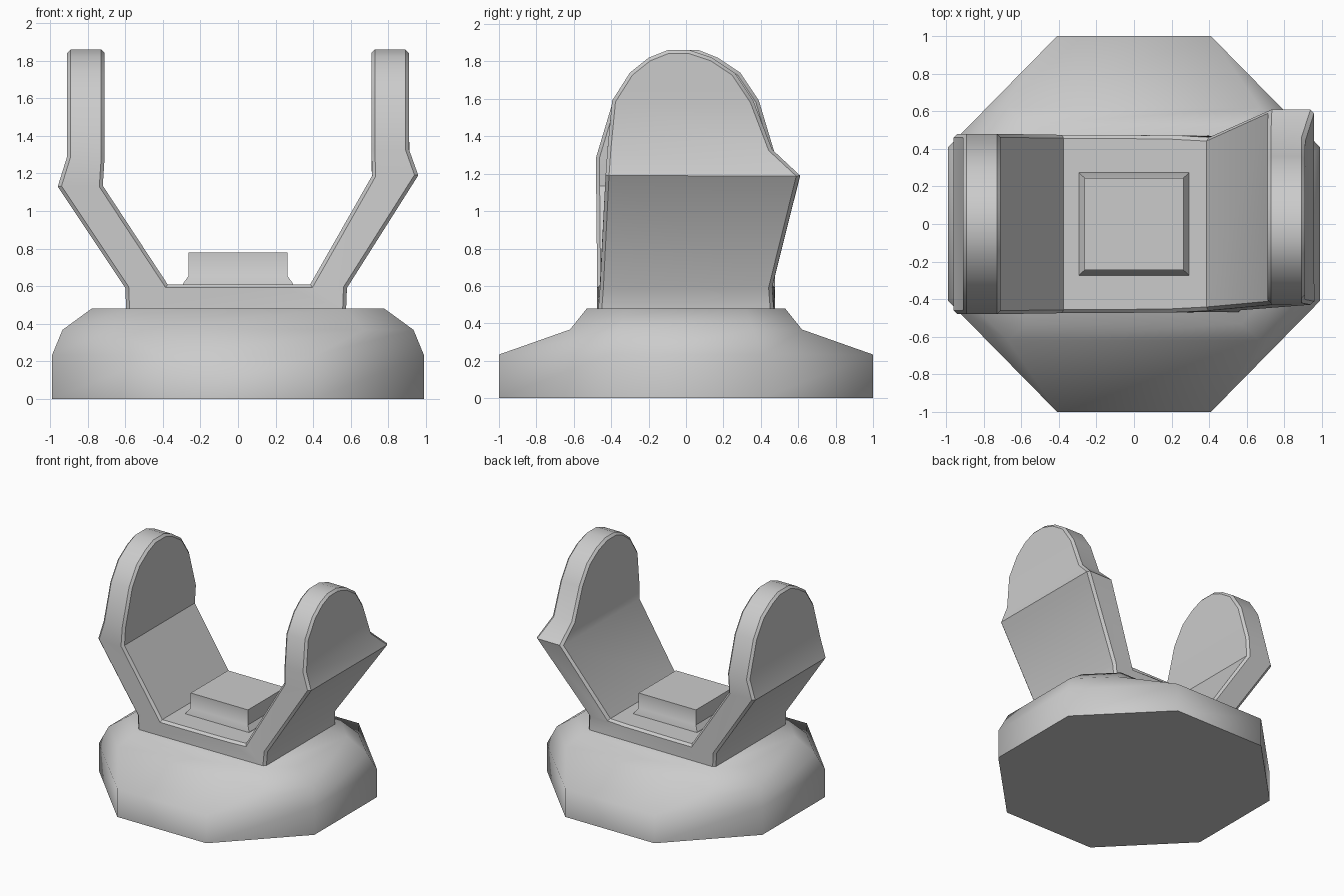
import bpy, bmesh

if "Cube" in bpy.data.objects:
    bpy.data.objects.remove(bpy.data.objects["Cube"])


def loft(name, rings, rim_bevel=0.0, angle=0.6):
    """Skin a list of equal-length rings, cap both ends, optionally bevel the long edges."""
    bm = bmesh.new()
    vs = [[bm.verts.new(p) for p in ring] for ring in rings]
    n = len(vs[0])
    for a, b in zip(vs, vs[1:]):
        for i in range(n):
            j = (i + 1) % n
            bm.faces.new((a[i], a[j], b[j], b[i]))
    bm.faces.new(vs[0][::-1])
    bm.faces.new(vs[-1])
    bmesh.ops.recalc_face_normals(bm, faces=bm.faces)
    if rim_bevel:
        rim = [bm.edges.get((a[i], b[i])) for a, b in zip(vs, vs[1:]) for i in range(n)]
        # edges along y at the two arm tips
        for cap in (vs[0], vs[-1]):
            rim += [bm.edges.get((cap[0], cap[1])), bm.edges.get((cap[2], cap[3]))]
        bmesh.ops.bevel(bm, geom=rim, offset=rim_bevel, segments=1,
                        affect='EDGES', clamp_overlap=True)
    me = bpy.data.meshes.new(name)
    bm.to_mesh(me)
    bm.free()
    me.shade_smooth()
    me.set_sharp_from_angle(angle=angle)
    ob = bpy.data.objects.new(name, me)
    bpy.context.collection.objects.link(ob)
    return ob


def octagon(x, y, cx, cy, z):
    """Octagon with half sizes x, y and corner starts cx, cy."""
    return [(x, -cy, z), (x, cy, z), (cx, y, z), (-cx, y, z),
            (-x, cy, z), (-x, -cy, z), (-cx, -y, z), (cx, -y, z)]


def rect(x, y, z):
    return [(-x, -y, z), (x, -y, z), (x, y, z), (-x, y, z)]


def section(xi, zi, xo, zo, y0, y1):
    """Bracket cross-section: inner edge then outer edge."""
    return [(xi, y0, zi), (xi, y1, zi), (xo, y1, zo), (xo, y0, zo)]


# Faceted base
loft("base", [octagon(0.99, 1.0, 0.41, 0.41, 0.0),
              octagon(0.99, 1.0, 0.41, 0.41, 0.233),
              octagon(0.935, 0.62, 0.67, 0.36, 0.367),
              octagon(0.78, 0.53, 0.57, 0.32, 0.48)], angle=0.87)

# Rounded arm tips: z, y from, y to
left_tip = [(1.86, -0.07, 0.07), (1.82, -0.17, 0.17), (1.74, -0.29, 0.29),
            (1.59, -0.39, 0.39), (1.29, -0.48, 0.48)]
right_tip = [(1.33, -0.42, 0.46), (1.59, -0.395, 0.36), (1.74, -0.30, 0.26),
             (1.82, -0.20, 0.14), (1.86, -0.10, 0.02)]

# U-shaped bracket, from the left tip through the floor to the right tip
rings = [section(-0.71, z, -0.91, z, a, b) for z, a, b in left_tip]
rings += [section(-0.72, 1.135, -0.96, 1.13, -0.48, 0.48),
          section(-0.375, 0.61, -0.60, 0.59, -0.475, 0.475),
          section(-0.20, 0.61, -0.595, 0.46, -0.475, 0.475),
          section(0.20, 0.61, 0.575, 0.46, -0.47, 0.47),
          section(0.385, 0.61, 0.58, 0.59, -0.46, 0.46),
          section(0.715, 1.19, 0.96, 1.19, -0.43, 0.61)]
rings += [section(0.71, z, 0.91, z, a, b) for z, a, b in right_tip]
loft("bracket", rings, rim_bevel=0.022)

# Centre block with flared foot
loft("centre_block", [rect(0.293, 0.273, 0.60), rect(0.293, 0.273, 0.613),
                      rect(0.263, 0.245, 0.655), rect(0.263, 0.245, 0.78)])
